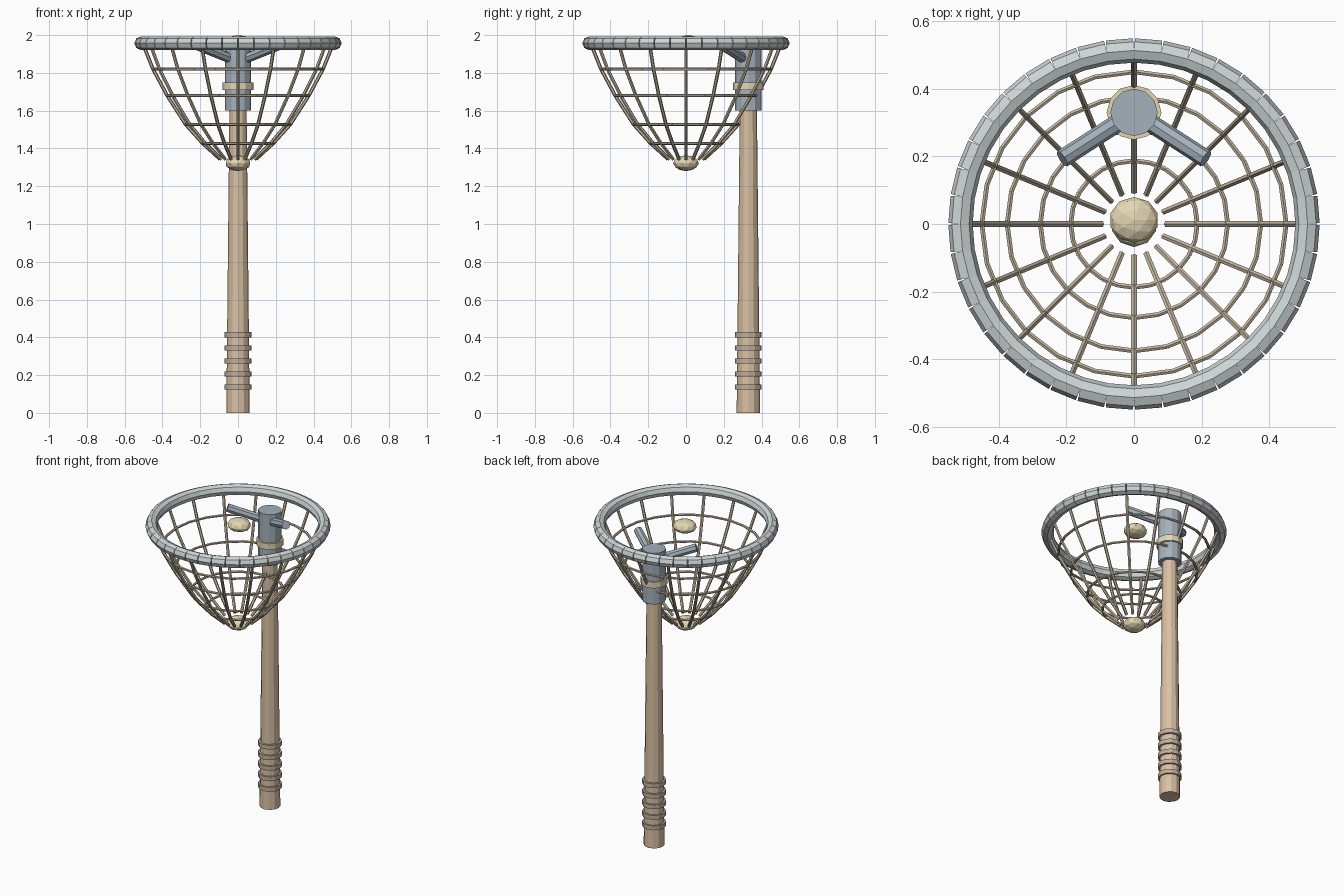
import bpy, bmesh, math
from mathutils import Vector, Matrix

if "Cube" in bpy.data.objects:
    bpy.data.objects.remove(bpy.data.objects["Cube"])


def material(name, rgb):
    m = bpy.data.materials.new(name)
    m.diffuse_color = (*rgb, 1)
    m.use_nodes = True
    m.node_tree.nodes["Principled BSDF"].inputs["Base Color"].default_value = m.diffuse_color
    return m


WOOD = material("wood", (0.70, 0.53, 0.37))
WRAP = material("wrap", (0.52, 0.43, 0.35))
STEEL = material("rim_metal", (0.62, 0.67, 0.67))
IRON = material("socket_metal", (0.37, 0.44, 0.50))
CORD = material("cord", (0.56, 0.48, 0.36))
TAN = material("tan", (0.78, 0.67, 0.45))


def finish(bm, name, mat):
    me = bpy.data.meshes.new(name)
    bm.to_mesh(me)
    bm.free()
    me.materials.append(mat)
    ob = bpy.data.objects.new(name, me)
    bpy.context.collection.objects.link(ob)
    return ob


def rod(bm, a, b, r1, r2=None, sides=6):
    """Capped straight rod from a to b."""
    a, b = Vector(a), Vector(b)
    d = b - a
    mat = Matrix.Translation((a + b) / 2) @ d.to_track_quat('Z', 'Y').to_matrix().to_4x4()
    bmesh.ops.create_cone(bm, cap_ends=True, segments=sides, radius1=r1,
                          radius2=r1 if r2 is None else r2, depth=d.length, matrix=mat)


def polar(r, ang, z):
    return Vector((r * math.cos(ang), r * math.sin(ang), z))


def rod_ring(bm, radius, z, thick, count, sides):
    """Ring made of short straight rods."""
    for i in range(count):
        a, b = (math.tau * k / count for k in (i, i + 1))
        rod(bm, polar(radius, a, z), polar(radius, b, z), thick, sides=sides)


PY = 0.33  # pole position in y


def upright(name, mat, z1, z2, r1, r2=None, sides=12):
    bm = bmesh.new()
    rod(bm, (0, PY, z1), (0, PY, z2), r1, r2, sides)
    return finish(bm, name, mat)


# Pole, socket and band
upright("handle", WOOD, 0, 1.66, 0.062, 0.045)
upright("socket", IRON, 1.60, 1.935, 0.07)
upright("socket_band", TAN, 1.71, 1.75, 0.081)

# Grip wraps
for i in range(5):
    z = 0.137 + i * 0.069
    upright(f"grip_wrap_{i + 1}", WRAP, z - 0.014, z + 0.014, 0.071)

# Angled brackets reaching from the socket
for side, s in (("left", -1), ("right", 1)):
    bm = bmesh.new()
    rod(bm, (0, PY, 1.86), (s * 0.212, 0.193, 1.945), 0.027, sides=8)
    finish(bm, f"bracket_{side}", IRON)

# Hoop
bm = bmesh.new()
rod_ring(bm, 0.513, 1.957, 0.036, 40, 8)
finish(bm, "hoop", STEEL)

# Basket ribs and cross rings
profile = [(0.50, 1.945), (0.45, 1.82), (0.375, 1.68), (0.277, 1.527), (0.187, 1.427), (0.095, 1.343)]
bm = bmesh.new()
for i in range(16):
    ang = math.tau * i / 16
    for (r1, z1), (r2, z2) in zip(profile, profile[1:]):
        rod(bm, polar(r1, ang, z1), polar(r2, ang, z2), 0.0095)
finish(bm, "net_ribs", CORD)
bm = bmesh.new()
for r, z in profile[1:5]:
    rod_ring(bm, r, z, 0.008, 24, 6)
finish(bm, "net_rings", CORD)

# Knot under the net and ball floating in the hoop
for name, loc, size in (("bottom_knot", (0, 0, 1.322), (0.068, 0.068, 0.042)),
                        ("ball", (0, 0.012, 1.96), (0.073, 0.068, 0.04))):
    bm = bmesh.new()
    bmesh.ops.create_icosphere(bm, subdivisions=2, radius=1,
                               matrix=Matrix.Translation(loc) @ Matrix.Diagonal((*size, 1)))
    finish(bm, name, TAN)
